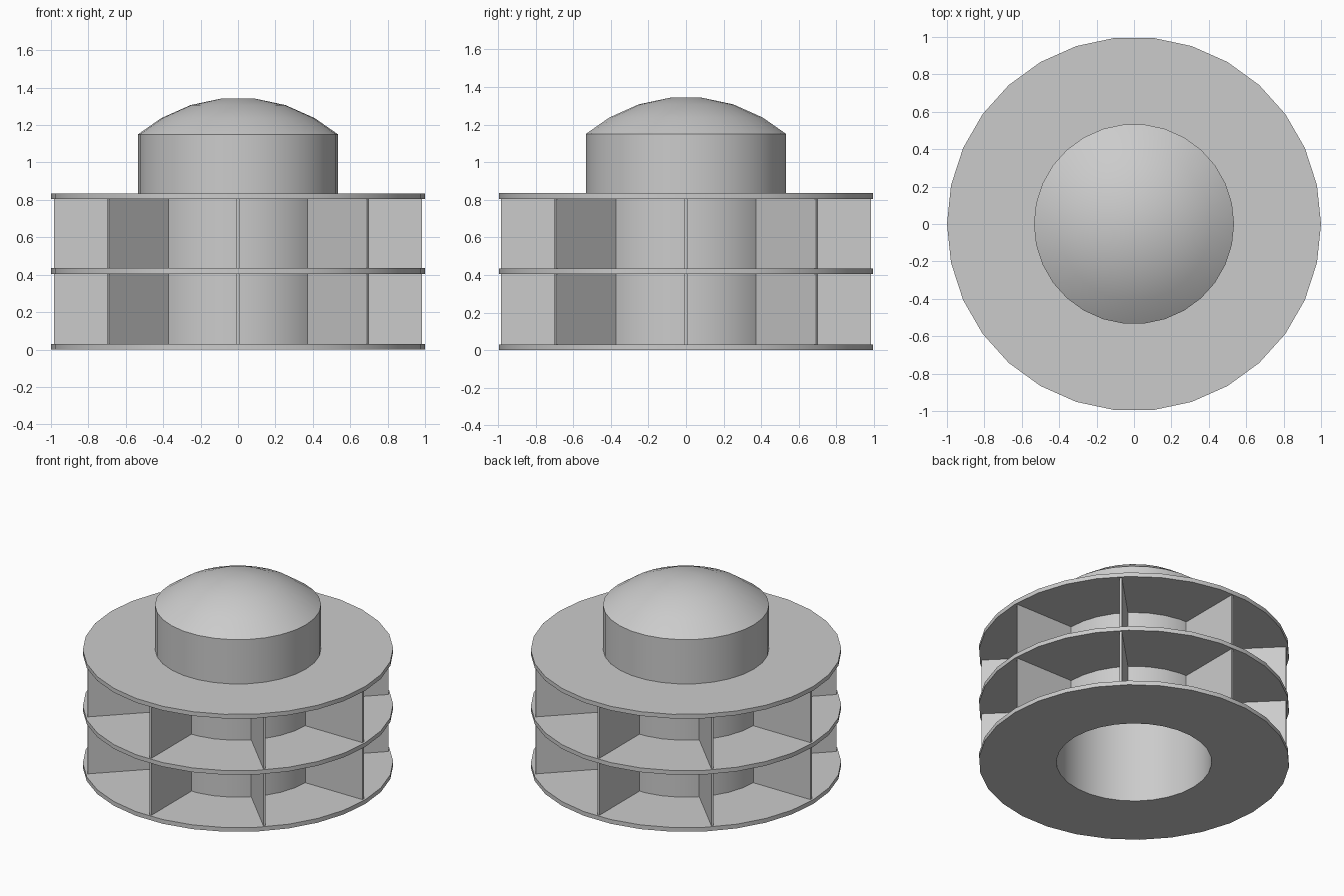
import bpy
import math
from mathutils import Matrix

cube = bpy.data.objects.get("Cube")
if cube:
    bpy.data.objects.remove(cube, do_unlink=True)

SIDES = 30
CORE_R, HOLE_R = 0.535, 0.5
DISC_T = 0.03
DISC_Z = (0.0, 0.405, 0.805)

grey = bpy.data.materials.new("plain grey")
grey.use_nodes = True
colour = (0.6, 0.6, 0.6, 1)
grey.diffuse_color = colour
grey.node_tree.nodes["Principled BSDF"].inputs["Base Color"].default_value = colour


def add_object(name, verts, faces):
    mesh = bpy.data.meshes.new(name)
    mesh.from_pydata(verts, [], faces)
    mesh.materials.append(grey)
    obj = bpy.data.objects.new(name, mesh)
    bpy.context.collection.objects.link(obj)
    bpy.ops.object.select_all(action="DESELECT")
    obj.select_set(True)
    bpy.context.view_layer.objects.active = obj
    bpy.ops.object.mode_set(mode="EDIT")
    bpy.ops.mesh.select_all(action="SELECT")
    bpy.ops.mesh.normals_make_consistent(inside=False)
    bpy.ops.object.mode_set(mode="OBJECT")
    bpy.ops.object.shade_smooth_by_angle(angle=math.radians(30))
    return obj


def lathe(name, profile, closed):
    """Turn (radius, z) points about z; an open profile gets flat end caps."""
    n = len(profile)
    verts = [(r * math.cos(a), r * math.sin(a), z)
             for a in (math.tau * i / SIDES for i in range(SIDES))
             for r, z in profile]
    faces = []
    for i in range(SIDES):
        a, b = i * n, (i + 1) % SIDES * n
        for j in range(n if closed else n - 1):
            k = (j + 1) % n
            faces.append((a + j, b + j, b + k, a + k))
    if not closed:
        for j in (0, n - 1):
            faces.append([i * n + j for i in range(SIDES)])
    return add_object(name, verts, faces)


# Hollow drum closed by a shallow spherical dome
DOME_Z = 0.527


def dome(radius):
    return [(radius * math.sin(t), DOME_Z + radius * math.cos(t))
            for t in map(math.radians, (30, 18, 6))]


inner = dome(0.785)
inner.reverse()
lathe("domed_drum",
      inner + [(HOLE_R, 1.125), (HOLE_R, 0), (CORE_R, 0), (CORE_R, 1.15)]
      + dome(0.82), closed=False)

# Three ring plates around the drum
for name, z in zip(("lower_plate", "middle_plate", "upper_plate"), DISC_Z):
    r_in = HOLE_R + 0.015
    lathe(name, [(r_in, z), (1, z), (1, z + DISC_T), (r_in, z + DISC_T)], closed=True)

# Eight radial fins on each of the two levels
x0, x1, half = 0.52, 0.984, 0.0075
for level, z0, z1 in (("lower", DISC_Z[0], DISC_Z[1]), ("upper", DISC_Z[1], DISC_Z[2])):
    za, zb = z0 + DISC_T - 0.005, z1 + 0.005
    box = [(x, y, z) for x in (x0, x1) for y in (-half, half) for z in (za, zb)]
    quads = [(0, 1, 3, 2), (4, 6, 7, 5), (0, 4, 5, 1), (2, 3, 7, 6), (0, 2, 6, 4), (1, 5, 7, 3)]
    for i in range(8):
        fin = add_object(f"{level}_fin_{i + 1}", box, quads)
        fin.data.transform(Matrix.Rotation(i * math.pi / 4, 4, "Z"))
